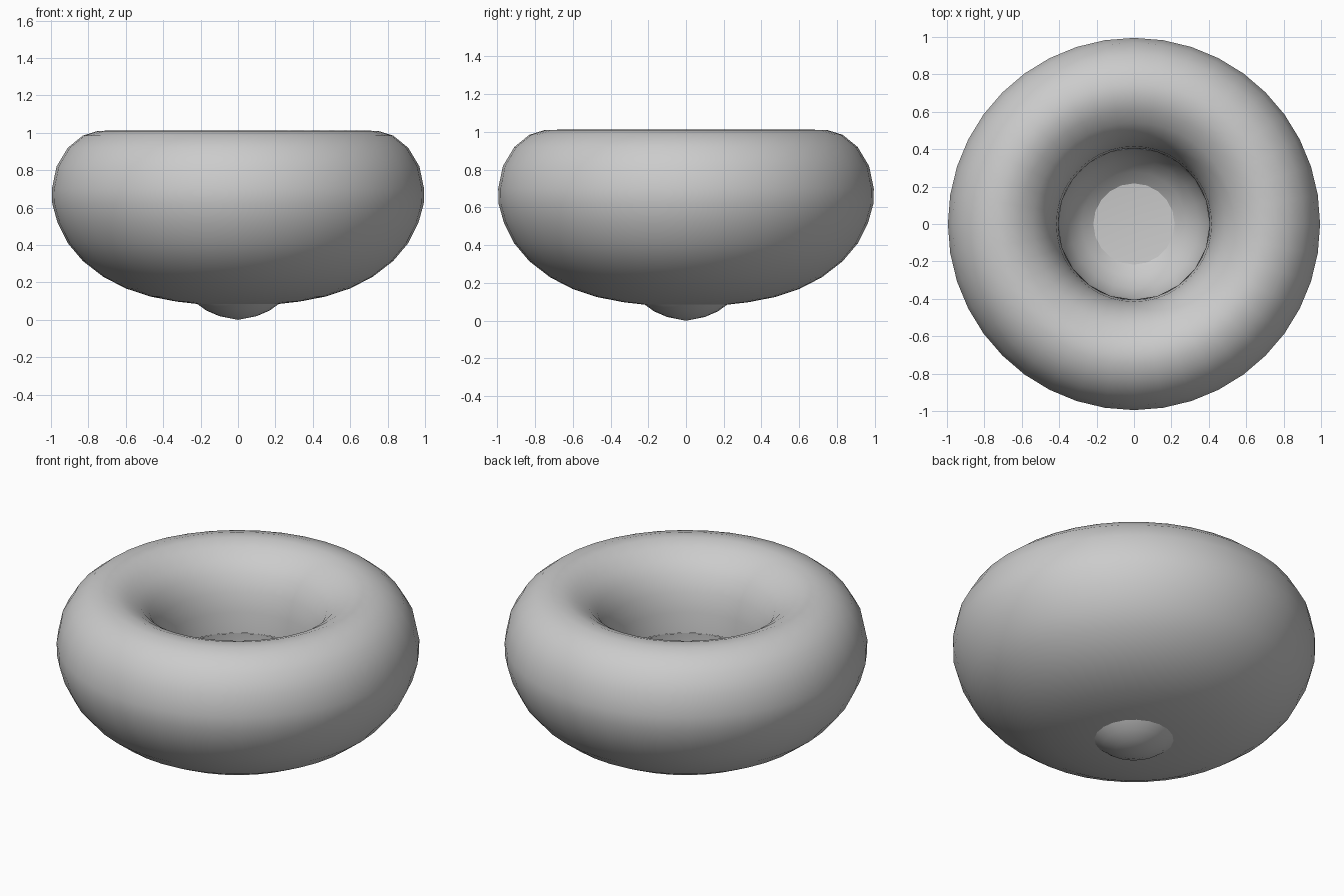
import bpy, bmesh, math

cube = bpy.data.objects.get("Cube")
if cube:
    bpy.data.objects.remove(cube, do_unlink=True)

grey = bpy.data.materials.new("plain_grey")
grey.use_nodes = True
colour = (0.6, 0.6, 0.6, 1)
grey.diffuse_color = colour
grey.node_tree.nodes["Principled BSDF"].inputs["Base Color"].default_value = colour


def lathe(name, profile, sides, floor_up):
    """Spin a (radius, height) profile around z; floor_up sets which way its floor faces."""
    bm = bmesh.new()
    verts = [bm.verts.new((r, 0, z)) for r, z in profile]
    edges = [bm.edges.new(pair) for pair in zip(verts, verts[1:])]
    bmesh.ops.spin(bm, geom=verts + edges, cent=(0, 0, 0), axis=(0, 0, 1),
                   angle=math.tau, steps=sides, use_duplicate=False)
    bmesh.ops.remove_doubles(bm, verts=bm.verts, dist=0.0005)
    bmesh.ops.recalc_face_normals(bm, faces=bm.faces)
    lowest = min(bm.faces, key=lambda f: f.calc_center_median().z)
    if (lowest.normal.z > 0) != floor_up:
        bmesh.ops.reverse_faces(bm, faces=bm.faces)
    mesh = bpy.data.meshes.new(name)
    bm.to_mesh(mesh)
    bm.free()
    mesh.materials.append(grey)
    obj = bpy.data.objects.new(name, mesh)
    bpy.context.collection.objects.link(obj)
    for p in mesh.polygons:
        p.use_smooth = True
    return obj


# Round outer wall, rolled over the rim and down to the neck
lathe("bowl_body", [
    (0, .08), (.2, .083), (.33, .098), (.47, .125), (.6, .168), (.72, .23),
    (.83, .315), (.91, .41), (.965, .52), (.993, .62), (.995, .7),
    (.97, .82), (.91, .92), (.83, .985), (.75, 1.01), (.68, 1.012),
    (.61, .985), (.54, .94), (.485, .88), (.44, .79), (.415, .68), (.405, .56)],
    40, False)

# Inner hollow, whose tip pokes through the underside as a small knob
lathe("hollow_lining", [
    (.405, .56), (.412, .45), (.395, .33), (.345, .21), (.28, .135),
    (.215, .083), (.17, .05), (.1, .02), (0, 0)], 20, True)
